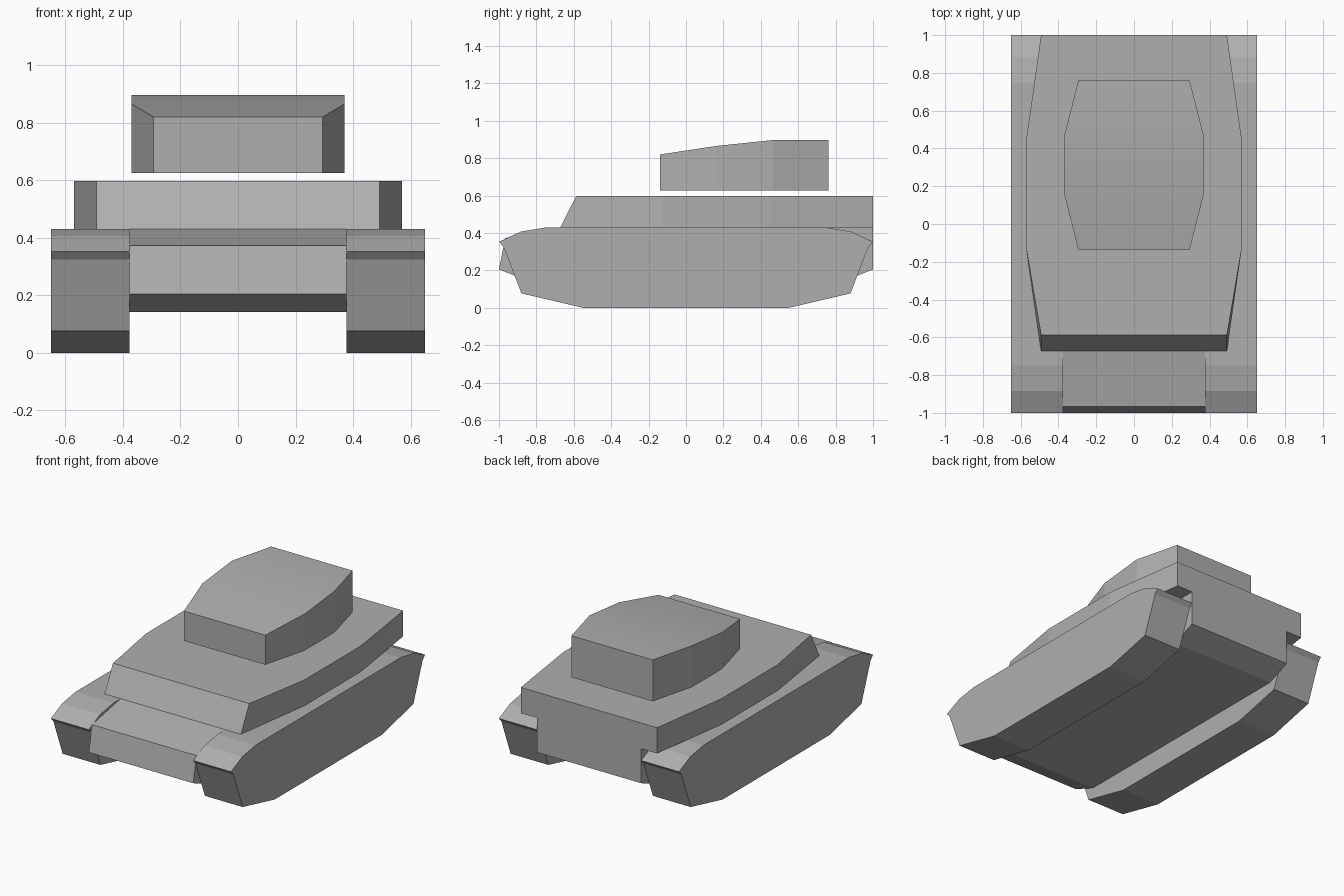
import bpy, bmesh
from math import radians

if "Cube" in bpy.data.objects:
    bpy.data.objects.remove(bpy.data.objects["Cube"])

# Dark grey paint for the whole vehicle
paint = bpy.data.materials.new("dark_grey")
paint.diffuse_color = (0.43, 0.43, 0.43, 1)
paint.use_nodes = True
paint.node_tree.nodes["Principled BSDF"].inputs["Base Color"].default_value = paint.diffuse_color


def loft(name, sections):
    """Join matching closed rings of points into a solid with capped ends."""
    bm = bmesh.new()
    rings = [[bm.verts.new(p) for p in ring] for ring in sections]
    n = len(rings[0])
    for a, b in zip(rings, rings[1:]):
        for i in range(n):
            j = (i + 1) % n
            bm.faces.new((a[i], a[j], b[j], b[i]))
    bm.faces.new(rings[0])
    bm.faces.new(rings[-1])
    bmesh.ops.recalc_face_normals(bm, faces=bm.faces[:])
    mesh = bpy.data.meshes.new(name)
    bm.to_mesh(mesh)
    bm.free()
    mesh.materials.append(paint)
    obj = bpy.data.objects.new(name, mesh)
    bpy.context.collection.objects.link(obj)
    return obj


def extrude_profile(name, profile, x0, x1):
    """Side profile of (y, z) points extruded along x."""
    return loft(name, [[(x, y, z) for y, z in profile] for x in (x0, x1)])


def stations(name, rows):
    """Cross-sections along the length: half width, bottom y/z, top y/z."""
    return loft(name, [[(-w, yb, zb), (w, yb, zb), (w, yt, zt), (-w, yt, zt)]
                       for w, yb, zb, yt, zt in rows])


# Track units with sloped fender ends, same profile front and back
half = [(0.55, 0.0), (0.88, 0.077), (0.975, 0.325), (1.0, 0.353),
        (0.884, 0.407), (0.747, 0.43)]
track_profile = half + [(-y, z) for y, z in reversed(half)]
track = extrude_profile("track", track_profile, 0.377, 0.65)
mirror = track.modifiers.new("Mirror", 'MIRROR')
mirror.use_axis = (True, False, False)

# Lower hull between the tracks
extrude_profile("lower_hull", [
    (-0.84, 0.142), (-1.0, 0.205), (-0.967, 0.373), (-0.67, 0.43),
    (1.0, 0.43), (1.0, 0.205), (0.84, 0.142)], -0.377, 0.377)

# Upper hull with sloped front plate and tapered ends
stations("upper_hull", [
    (0.492, -0.672, 0.43, -0.587, 0.598),
    (0.57, -0.13, 0.43, -0.13, 0.598),
    (0.57, 0.45, 0.43, 0.45, 0.598),
    (0.492, 1.0, 0.43, 1.0, 0.598)])

# Floating turret with a softly shaded roof sloping down to the front
turret = stations("turret", [(w, y, 0.626, y, z) for w, y, z in (
    (0.294, -0.138, 0.82), (0.37, 0.16, 0.865),
    (0.37, 0.465, 0.897), (0.294, 0.762, 0.897))])
bpy.context.view_layer.objects.active = turret
turret.select_set(True)
bpy.ops.object.shade_smooth_by_angle(angle=radians(12))
